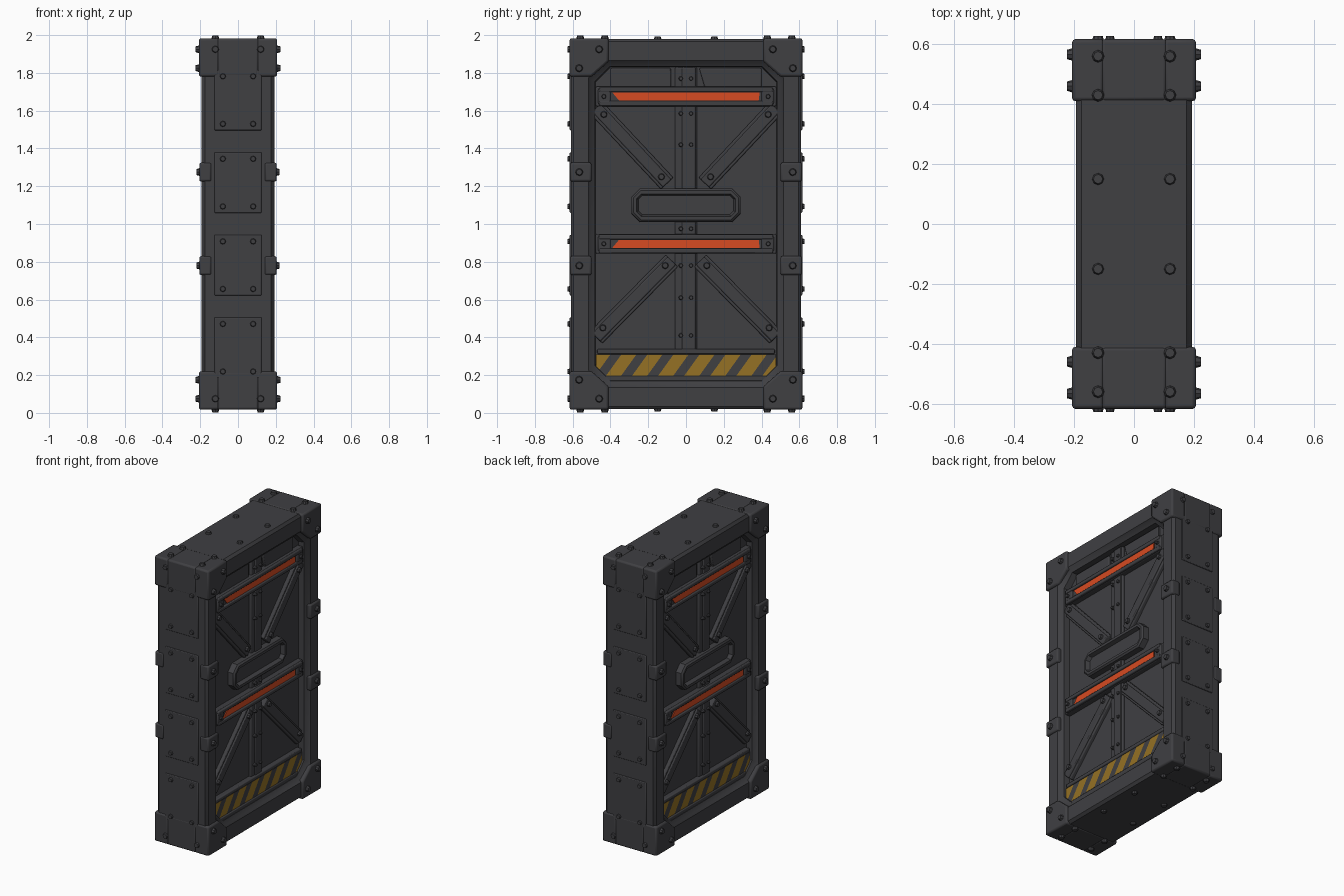
import bpy, bmesh, math
from mathutils import Matrix, Vector

cube = bpy.data.objects.get("Cube")
if cube:
    bpy.data.objects.remove(cube, do_unlink=True)


def material(name, rgb):
    m = bpy.data.materials.new(name)
    m.use_nodes = True
    m.diffuse_color = (*rgb, 1)
    bsdf = m.node_tree.nodes["Principled BSDF"]
    bsdf.inputs["Base Color"].default_value = (*rgb, 1)
    bsdf.inputs["Roughness"].default_value = 0.7
    return m


STEEL = material("dark steel", (0.05, 0.05, 0.055))
ORANGE = material("orange light", (0.68, 0.07, 0.016))
YELLOW = material("hazard yellow", (0.30, 0.165, 0.018))


def finish(bm, name, mats=(STEEL,), twin=False, bevel=0.0):
    """Turn a bmesh into an object; twin repeats it on the opposite door face."""
    bmesh.ops.recalc_face_normals(bm, faces=bm.faces)
    if twin:
        copy = bmesh.ops.duplicate(bm, geom=bm.verts[:] + bm.edges[:] + bm.faces[:])
        verts = [g for g in copy["geom"] if isinstance(g, bmesh.types.BMVert)]
        bmesh.ops.rotate(bm, verts=verts, matrix=Matrix.Rotation(math.pi, 3, "Z"))
    me = bpy.data.meshes.new(name)
    bm.to_mesh(me)
    bm.free()
    for m in mats:
        me.materials.append(m)
    ob = bpy.data.objects.new(name, me)
    bpy.context.collection.objects.link(ob)
    if bevel:
        mod = ob.modifiers.new("soft edges", "BEVEL")
        mod.width, mod.segments, mod.limit_method = bevel, 2, "ANGLE"
    bpy.ops.object.select_all(action="DESELECT")
    ob.select_set(True)
    bpy.context.view_layer.objects.active = ob
    bpy.ops.object.shade_smooth_by_angle(angle=math.radians(35))
    return ob


def prism(bm, pts, x0, x1):
    """Extrude a (y, z) outline from x0 to x1."""
    face = bm.faces.new([bm.verts.new((x0, y, z)) for y, z in pts])
    out = bmesh.ops.extrude_face_region(bm, geom=[face])
    for g in out["geom"]:
        if isinstance(g, bmesh.types.BMVert):
            g.co.x = x1


def rect(y0, y1, z0, z1):
    return [(y0, z0), (y1, z0), (y1, z1), (y0, z1)]


def octagon(y, z0, z1, c):
    return [(-y + c, z0), (y - c, z0), (y, z0 + c), (y, z1 - c),
            (y - c, z1), (-y + c, z1), (-y, z1 - c), (-y, z0 + c)]


def ring(bm, loops):
    """Bridge a run of octagons, each given as (x, outline)."""
    rows = [[bm.verts.new((x, y, z)) for y, z in pts] for x, pts in loops]
    for a, b in zip(rows, rows[1:]):
        for i in range(8):
            j = (i + 1) % 8
            bm.faces.new((a[i], a[j], b[j], b[i]))


def rivet(bm, pos, normal, r=0.022, h=0.022):
    turn = Vector((0, 0, 1)).rotation_difference(Vector(normal)).to_matrix().to_4x4()
    bmesh.ops.create_cone(bm, cap_ends=True, segments=8, radius1=r, radius2=r * 0.7,
                          depth=h, matrix=Matrix.Translation(pos) @ turn)


FLOOR = 0.125

# Door core behind the frame
bm = bmesh.new()
prism(bm, rect(-0.55, 0.55, 0.08, 1.92), -FLOOR, FLOOR)
finish(bm, "door_panel")

# Outer frame with chamfered opening and sloped inner lip
bm = bmesh.new()
ring(bm, [(0, octagon(0.61, 0.02, 1.98, 0.015)),
          (0.175, octagon(0.61, 0.02, 1.98, 0.015)),
          (0.193, octagon(0.595, 0.035, 1.965, 0.015)),
          (0.193, octagon(0.515, 0.135, 1.865, 0.09)),
          (0.18, octagon(0.505, 0.145, 1.855, 0.09)),
          (0.165, octagon(0.483, 0.17, 1.835, 0.08)),
          (0.12, octagon(0.478, 0.18, 1.83, 0.08))])
finish(bm, "outer_frame", twin=True)

# Corner brackets through the full depth
bm = bmesh.new()
for sy in (-1, 1):
    for sz in (-1, 1):
        outline = [(0.617, 0.983), (0.617, 0.78), (0.5, 0.78), (0.41, 0.86), (0.41, 0.983)]
        pts = [(sy * y, 1 + sz * z) for y, z in outline]
        for s in (-1, 1):
            prism(bm, pts, s * 0.1, s * 0.207)
        prism(bm, [(sy * 0.617, 1 + sz * 0.983), (sy * 0.617, 1 + sz * 0.78),
                   (sy * 0.59, 1 + sz * 0.78), (sy * 0.59, 1 + sz * 0.96),
                   (sy * 0.41, 1 + sz * 0.96), (sy * 0.41, 1 + sz * 0.983)], -0.11, 0.11)
finish(bm, "corner_brackets", bevel=0.012)

# Clips halfway up the stiles
bm = bmesh.new()
for sy in (-1, 1):
    for z in (0.78, 1.275):
        prism(bm, rect(sy * 0.5, sy * 0.614, z - 0.05, z + 0.05), 0.14, 0.205)
finish(bm, "stile_clips", twin=True, bevel=0.01)

# Rivets on brackets, clips, edges, top and bottom
bm = bmesh.new()
for sy in (-1, 1):
    for z in (0.78, 1.275):
        rivet(bm, (0.21, sy * 0.565, z), (1, 0, 0))
    for sz in (-1, 1):
        rivet(bm, (0.213, sy * 0.46, 1 + sz * 0.925), (1, 0, 0))
        rivet(bm, (0.213, sy * 0.566, 1 + sz * 0.825), (1, 0, 0))
        rivet(bm, (0.12, sy * 0.617, 1 + sz * 0.925), (0, sy, 0))
        for y in (0.56, 0.43, 0.15):
            rivet(bm, (0.12, sy * y, 1 + sz * (0.989 if y > 0.4 else 0.983)), (0, 0, sz), h=0.02)
finish(bm, "frame_rivets", twin=True)

# Raised plates down the narrow sides
plates, studs = bmesh.new(), bmesh.new()
for k in range(4):
    z = 0.345 + k * 0.437
    prism(plates, rect(-0.6, -0.616, z - 0.16, z + 0.16), -0.125, 0.125)
    for x in (-0.08, 0.08):
        for dz in (-0.126, 0.126):
            rivet(studs, (x, -0.617, z + dz), (0, -1, 0), 0.018)
finish(plates, "side_plates", twin=True, bevel=0.005)
finish(studs, "side_rivets", twin=True)

# Centre post, raised header plates and sill
bm = bmesh.new()
for z0, z1 in ((0.33, 0.86), (0.93, 1.03), (1.17, 1.83)):
    prism(bm, rect(-0.058, 0.058, z0, z1), 0.1, 0.142)
    prism(bm, rect(-0.022, 0.05, z0, z1), 0.1, 0.149)
prism(bm, rect(-0.4, -0.08, 1.72, 1.825), 0.1, 0.14)
prism(bm, [(0.1, 1.72), (0.4, 1.72), (0.4, 1.825), (0.07, 1.825)], 0.1, 0.14)
prism(bm, rect(-0.47, 0.47, 0.312, 0.338), 0.1, 0.16)
prism(bm, rect(-0.47, 0.47, 0.13, 0.195), 0.1, 0.163)
finish(bm, "centre_post_and_sill", twin=True, bevel=0.006)

# Diagonal braces
bm = bmesh.new()
for sy in (-1, 1):
    for a, b in (((0.475, 1.615), (0.1, 1.215)), ((0.475, 0.4), (0.075, 0.805))):
        a, b = Vector((sy * a[0], a[1])), Vector((sy * b[0], b[1]))
        d = (b - a).normalized()
        n = Vector((-d.y, d.x))
        for w, x in ((0.045, 0.148), (0.03, 0.158)):
            prism(bm, [a + n * w, b + n * w, b - n * w, a - n * w], 0.1, x)
finish(bm, "diagonal_braces", twin=True, bevel=0.006)

# Light bars: housing, lips and orange strip
housing, strip = bmesh.new(), bmesh.new()
for z, flip in ((1.675, 1), (0.895, -1)):
    prism(housing, rect(-0.478, 0.478, z - 0.052, z + 0.052), 0.1, 0.16)
    for s in (-1, 1):
        prism(housing, rect(-0.46, 0.46, z + s * 0.024, z + s * 0.05), 0.12, 0.175)
        prism(housing, rect(s * 0.4, s * 0.465, z - 0.04, z + 0.04), 0.12, 0.172)
    prism(strip, [(-0.39, z + flip * 0.021), (0.39, z + flip * 0.021),
                  (0.385, z - flip * 0.021), (-0.355, z - flip * 0.021)], 0.158, 0.167)
finish(housing, "light_housings", twin=True, bevel=0.006)
finish(strip, "light_strips", (ORANGE,), twin=True)

# Hatch window frame and its recessed plate
bm = bmesh.new()
ring(bm, [(0.1, octagon(0.29, 1.01, 1.19, 0.045)), (0.165, octagon(0.288, 1.012, 1.188, 0.045)),
          (0.175, octagon(0.278, 1.022, 1.178, 0.04)), (0.175, octagon(0.262, 1.04, 1.16, 0.025)),
          (0.145, octagon(0.25, 1.05, 1.15, 0.02))])
prism(bm, octagon(0.255, 1.045, 1.155, 0.02), 0.11, 0.148)
finish(bm, "hatch_window", twin=True)

# Rivets on the door
bm = bmesh.new()
for sy in (-1, 1):
    for z in (0.41, 0.61, 0.78, 0.975, 1.42, 1.585, 1.77):
        rivet(bm, (0.15, sy * 0.027, z), (1, 0, 0), 0.013)
    for y, z in ((0.435, 1.58), (0.13, 1.25), (0.11, 0.78), (0.44, 0.45)):
        rivet(bm, (0.162, sy * y, z), (1, 0, 0), 0.02)
    for z in (0.895, 1.675):
        rivet(bm, (0.175, sy * 0.435, z), (1, 0, 0), 0.014)
finish(bm, "door_rivets", twin=True)

# Hazard plate, cut into slanted stripes
PITCH, SLANT = 0.138, 0.72
bm = bmesh.new()
prism(bm, rect(-0.477, 0.477, 0.19, 0.31), 0.11, 0.155)
for k in range(-4, 5):
    for side in (-0.04, 0.04):
        bmesh.ops.bisect_plane(bm, geom=bm.verts[:] + bm.edges[:] + bm.faces[:],
                               plane_co=(0, (k + 0.5) * PITCH + side, 0.25),
                               plane_no=(0, 1, -SLANT))
for f in bm.faces:
    c = f.calc_center_median()
    u = (c.y - SLANT * (c.z - 0.25)) / PITCH
    if c.x > 0.15 and abs(u - math.floor(u) - 0.5) < 0.04 / PITCH:
        f.material_index = 1
finish(bm, "hazard_plate", (STEEL, YELLOW), twin=True)
